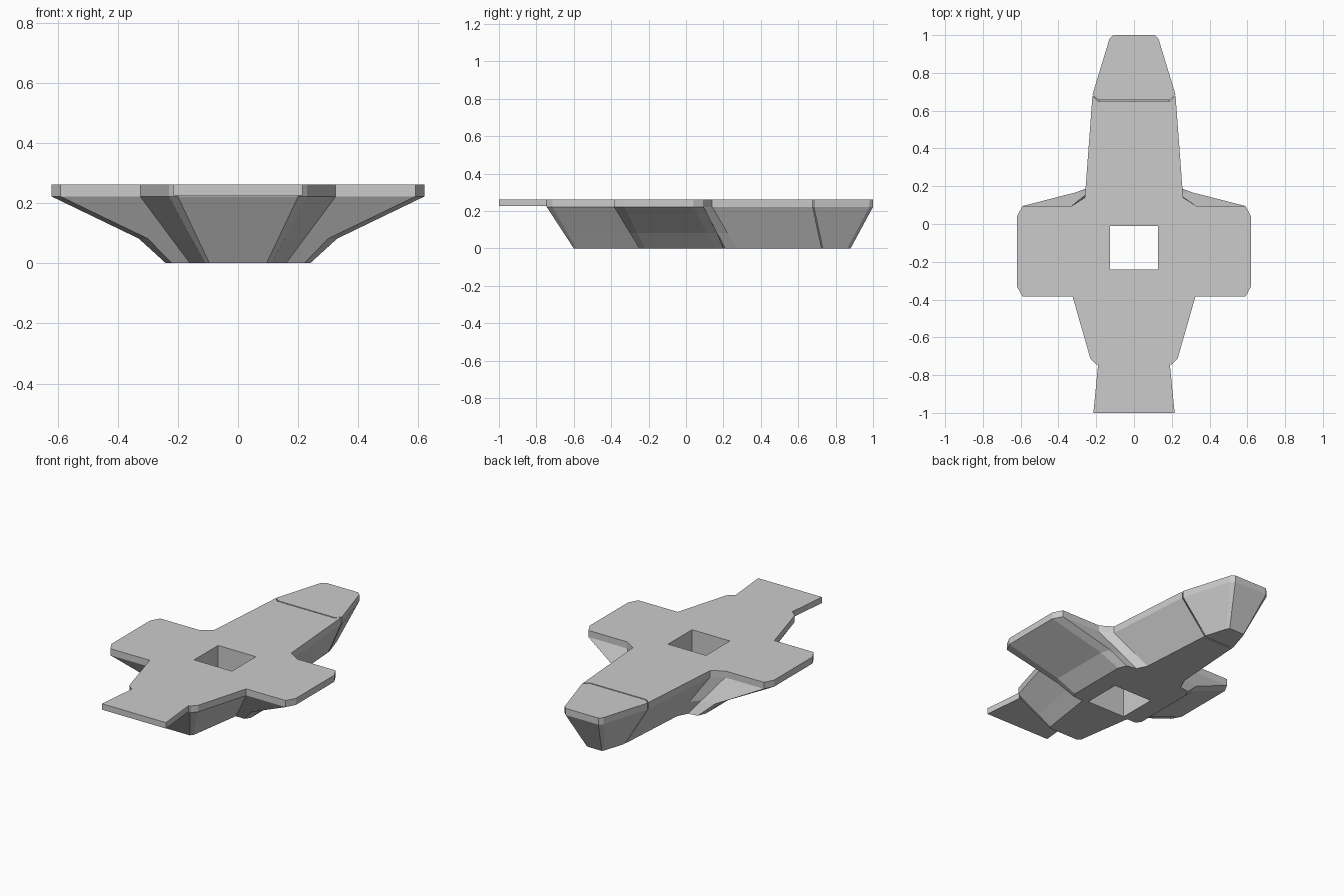
import bpy, bmesh

if "Cube" in bpy.data.objects:
    bpy.data.objects.remove(bpy.data.objects["Cube"])

DECK_TOP, DECK_LOW, KINK = 0.262, 0.222, 0.082


def loft(name, rings):
    """Loft mirrored half outlines; rings = [(z, [(x, y), ...]), ...] from bottom to top."""
    bm = bmesh.new()
    loops = []
    for z, half in rings:
        pts = half + [(-x, y) for x, y in reversed(half)]
        loops.append([bm.verts.new((x, y, z)) for x, y in pts])
    n = len(loops[0])
    for a, b in zip(loops, loops[1:]):
        for i in range(n):
            j = (i + 1) % n
            bm.faces.new((a[i], a[j], b[j], b[i]))
    bm.faces.new(loops[0][::-1])
    bm.faces.new(loops[-1])
    bmesh.ops.recalc_face_normals(bm, faces=bm.faces[:])
    mesh = bpy.data.meshes.new(name)
    bm.to_mesh(mesh)
    bm.free()
    obj = bpy.data.objects.new(name, mesh)
    bpy.context.collection.objects.link(obj)
    return obj


def between(low, high, t):
    return [(a + (c - a) * t, b + (d - b) * t) for (a, b), (c, d) in zip(low, high)]


# Hull: cross-shaped deck tapering to a smaller keel, with kinked wing undersides
deck = [(0.20, -0.745), (0.23, -0.715), (0.325, -0.385), (0.59, -0.385), (0.62, -0.33),
        (0.62, 0.04), (0.59, 0.095), (0.33, 0.095), (0.26, 0.14), (0.22, 0.677), (0.19, 0.65)]
keel = [(0.095, -0.60), (0.11, -0.585), (0.16, -0.25), (0.22, -0.25), (0.24, -0.22),
        (0.24, 0.15), (0.22, 0.20), (0.16, 0.21), (0.13, 0.27), (0.10, 0.725), (0.085, 0.715)]
middle = between(keel, deck, KINK / DECK_LOW)
middle[3:7] = [(0.30, -0.30), (0.33, -0.26), (0.33, 0.11), (0.31, 0.167)]
hull = loft("hull", [(0, keel), (KINK, middle), (DECK_LOW, deck), (DECK_TOP, deck)])

# Square shaft through the hull
bpy.ops.mesh.primitive_cube_add(size=1, location=(0, -0.125, 0.13))
cutter = bpy.context.object
cutter.name = "shaft_cutter"
cutter.scale = (0.255, 0.23, 1)
cutter.hide_render = True
bpy.context.view_layer.objects.active = hull
cut = hull.modifiers.new("shaft", 'BOOLEAN')
cut.operation = 'DIFFERENCE'
cut.solver = 'EXACT'
cut.object = cutter
bpy.ops.object.modifier_apply(modifier=cut.name)
bpy.data.objects.remove(cutter)

# Nose block, separated from the hull by a narrow seam
nose_top = [(0.19, 0.657), (0.22, 0.684), (0.13, 0.98), (0.11, 1.0)]
nose_keel = [(0.085, 0.722), (0.10, 0.732), (0.06, 0.862), (0.05, 0.88)]
loft("nose", [(0, nose_keel), (DECK_LOW, nose_top), (DECK_TOP, nose_top)])

# Thin plate overhanging at the tail
tail = [(0.215, -1.0), (0.19, -0.745)]
loft("tail_plate", [(DECK_LOW + 0.004, tail), (DECK_TOP, tail)])
